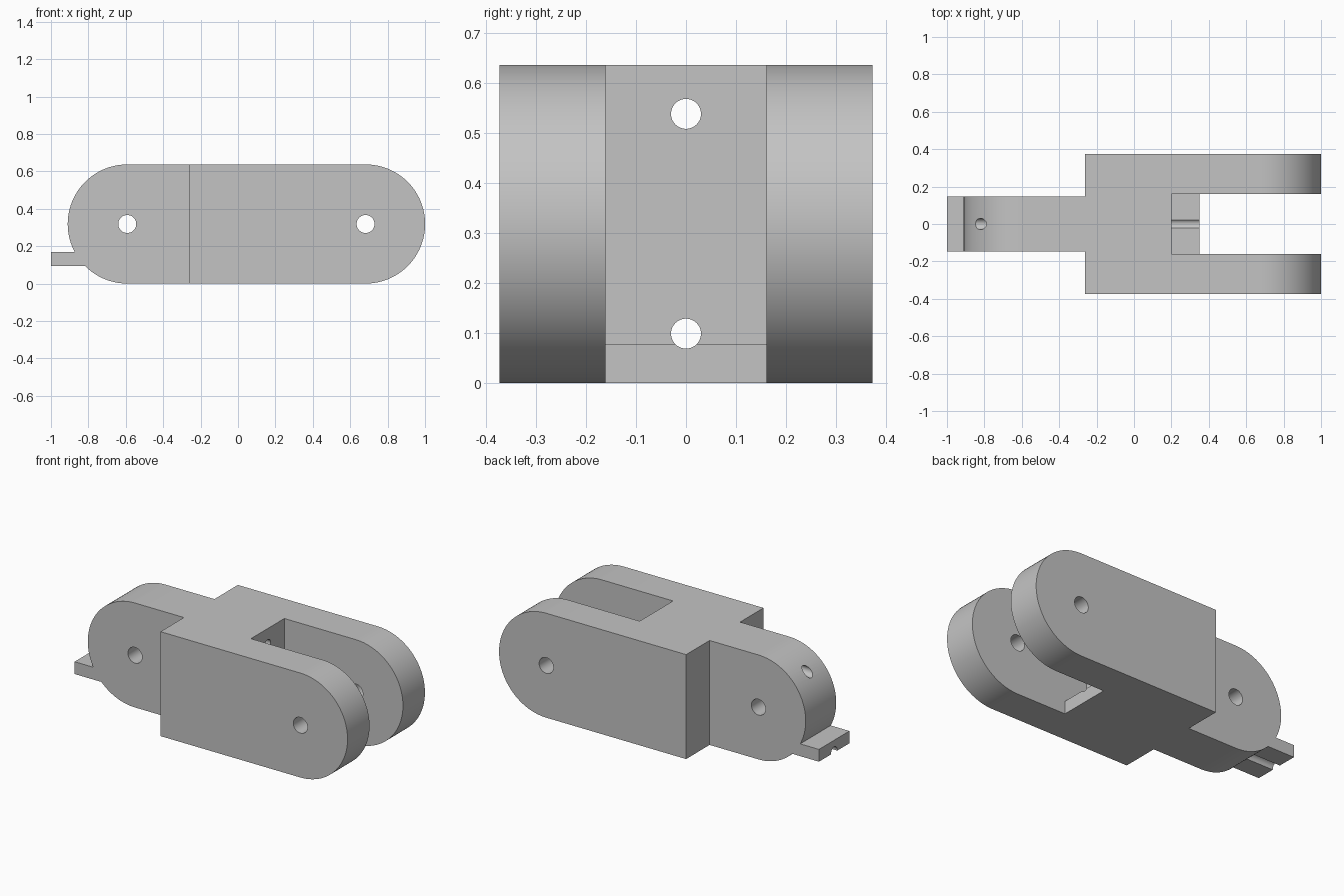
import bpy, bmesh
from math import sin, cos, pi
from mathutils import Matrix

if "Cube" in bpy.data.objects:
    bpy.data.objects.remove(bpy.data.objects["Cube"])

H = 0.637            # overall height
R = H / 2            # radius of the rounded ends
PIN_X = (-0.592, 0.682)
BACK = -0.262        # shoulder between tongue and fork

grey = bpy.data.materials.new("plain grey")
grey.use_nodes = True
grey.diffuse_color = (0.55, 0.55, 0.55, 1)
grey.node_tree.nodes["Principled BSDF"].inputs["Base Color"].default_value = grey.diffuse_color


def finish(bm, name):
    bmesh.ops.recalc_face_normals(bm, faces=bm.faces)
    mesh = bpy.data.meshes.new(name)
    bm.to_mesh(mesh)
    bm.free()
    mesh.materials.append(grey)
    obj = bpy.data.objects.new(name, mesh)
    bpy.context.collection.objects.link(obj)
    return obj


def plate(name, profile, half_width):
    """Side profile in x and z, extruded across y."""
    bm = bmesh.new()
    face = bm.faces.new([bm.verts.new((x, -half_width, z)) for x, z in profile])
    side = bmesh.ops.extrude_face_region(bm, geom=[face])["geom"]
    moved = [v for v in side if isinstance(v, bmesh.types.BMVert)]
    bmesh.ops.translate(bm, verts=moved, vec=(0, 2 * half_width, 0))
    return finish(bm, name)


def rounded_profile(centre, flat_x, steps=48):
    """Flat end at flat_x, half circle around centre at the other end."""
    way = 1 if centre > flat_x else -1
    arc = [(centre + way * R * sin(pi * i / steps), R - R * cos(pi * i / steps))
           for i in range(steps + 1)]
    return [(flat_x, 0)] + arc + [(flat_x, H)]


def drill(name, radius, length, axis, location):
    bm = bmesh.new()
    bmesh.ops.create_cone(bm, cap_ends=True, segments=48, radius1=radius, radius2=radius,
                          depth=length, matrix=Matrix.Translation(location)
                          @ Matrix.Rotation(pi / 2, 4, axis))
    return finish(bm, name)


def combine(target, other, operation):
    mod = target.modifiers.new(operation, 'BOOLEAN')
    mod.operation, mod.object, mod.solver = operation, other, 'EXACT'
    bpy.context.view_layer.objects.active = target
    bpy.ops.object.modifier_apply(modifier=mod.name)
    bpy.data.objects.remove(other)


# Fork block, narrow tongue and stop tab
link = plate("hinge_link", rounded_profile(PIN_X[1], BACK), 0.373)
tongue = plate("tongue", rounded_profile(PIN_X[0], BACK + 0.1), 0.147)
tab = plate("stop_tab", [(-1, 0.095), (-0.6, 0.095), (-0.6, 0.17), (-1, 0.17)], 0.147)
combine(tongue, tab, 'UNION')
combine(link, tongue, 'UNION')

# Fork slot, leaving a low ledge at its inner end
slot = plate("slot_cutter", [(0.2, 0.078), (0.35, 0.078), (0.35, -0.1),
                             (1.2, -0.1), (1.2, 0.8), (0.2, 0.8)], 0.161)
combine(link, slot, 'DIFFERENCE')

# Pin holes across, cord holes lengthwise
for x in PIN_X:
    combine(link, drill("pin_cutter", 0.048, 1, 'X', (x, 0, R)), 'DIFFERENCE')
for z in (0.099, 0.539):
    combine(link, drill("cord_cutter", 0.03, 2.4, 'Y', (0, 0, z)), 'DIFFERENCE')

bpy.ops.object.select_all(action='DESELECT')
link.select_set(True)
bpy.context.view_layer.objects.active = link
bpy.ops.object.shade_smooth_by_angle(angle=pi / 6)
